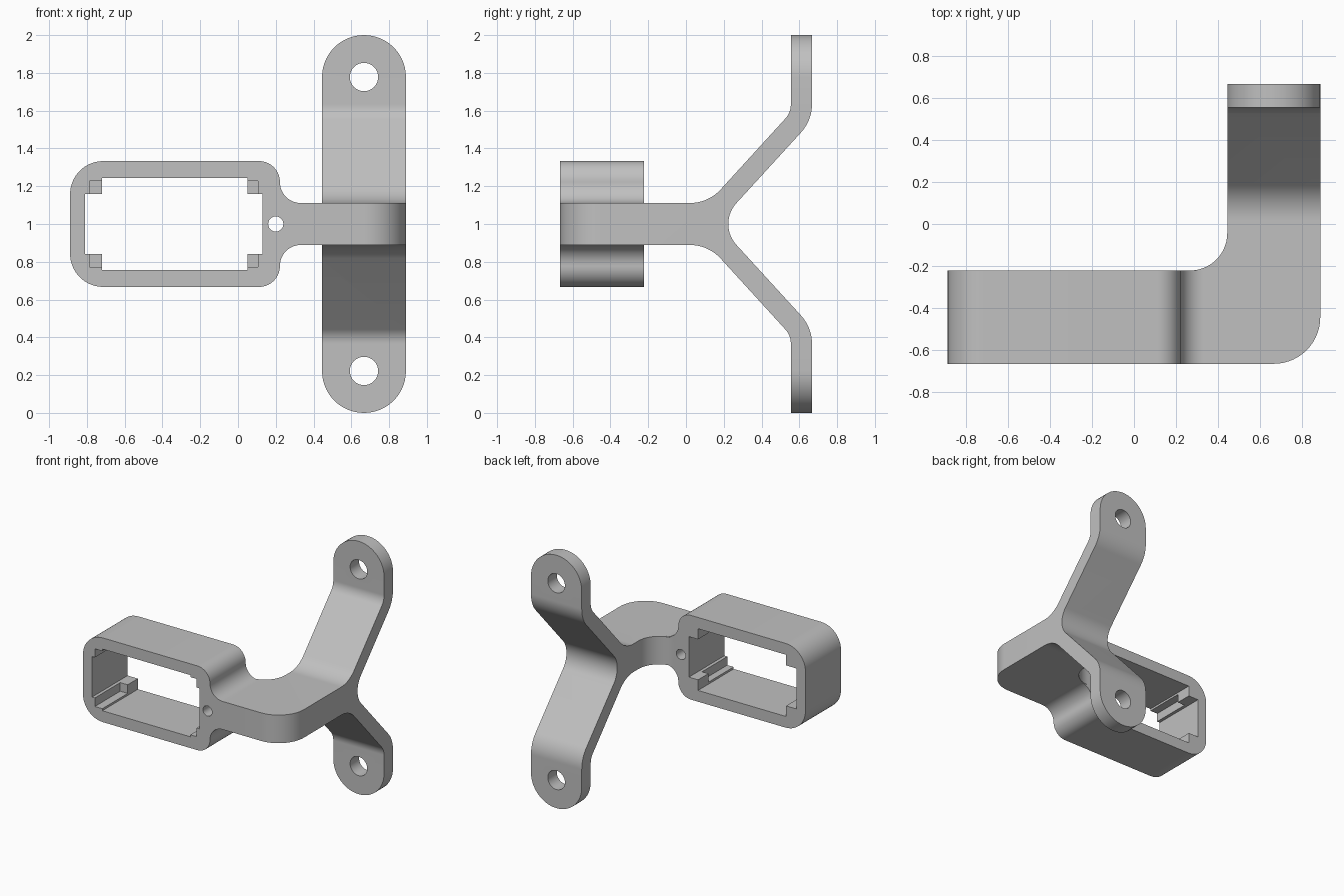
import bpy, bmesh, math
from mathutils import Vector

if "Cube" in bpy.data.objects:
    bpy.data.objects.remove(bpy.data.objects["Cube"], do_unlink=True)

grey = bpy.data.materials.new("plain grey")
grey.use_nodes = True
colour = (0.53, 0.53, 0.53, 1)
grey.diffuse_color = colour
grey.node_tree.nodes["Principled BSDF"].inputs["Base Color"].default_value = colour


def rounded(corners, steps=14):
    """Outline from (u, v, radius) corners, each corner replaced by an arc."""
    out = []
    for i, (u, v, *rad) in enumerate(corners):
        p = Vector((u, v))
        if not rad:
            out.append(p)
            continue
        a = (Vector(corners[i - 1][:2]) - p).normalized()
        b = (Vector(corners[(i + 1) % len(corners)][:2]) - p).normalized()
        half = a.angle(b) / 2
        centre = p + (a + b).normalized() * rad[0] / math.sin(half)
        reach = rad[0] / math.tan(half)
        start, end = p + a * reach - centre, p + b * reach - centre
        sweep = math.pi - 2 * half
        for k in range(steps + 1):
            t = k / steps
            out.append(centre + (start * math.sin((1 - t) * sweep)
                                 + end * math.sin(t * sweep)) / math.sin(sweep))
    return out


def circle(u, v, r, n=40):
    return [Vector((u + r * math.cos(math.tau * k / n),
                    v + r * math.sin(math.tau * k / n))) for k in range(n)]


def rect(u0, u1, v0, v1):
    return [Vector(p) for p in ((u0, v0), (u1, v0), (u1, v1), (u0, v1))]


def prism(name, outline, axis, lo, hi):
    """Extrude a 2D outline along the given axis."""
    place = {"x": lambda p, t: (t, p.x, p.y),
             "y": lambda p, t: (p.x, t, p.y),
             "z": lambda p, t: (p.x, p.y, t)}[axis]
    bm = bmesh.new()
    ends = [[bm.verts.new(place(p, t)) for p in outline] for t in (lo, hi)]
    for ring in ends:
        bm.faces.new(ring)
    for i in range(len(outline)):
        bm.faces.new((ends[0][i - 1], ends[0][i], ends[1][i], ends[1][i - 1]))
    bmesh.ops.recalc_face_normals(bm, faces=bm.faces)
    mesh = bpy.data.meshes.new(name)
    bm.to_mesh(mesh)
    bm.free()
    mesh.materials.append(grey)
    obj = bpy.data.objects.new(name, mesh)
    bpy.context.scene.collection.objects.link(obj)
    return obj


def combine(target, operation, tool):
    """Apply a boolean and discard the tool."""
    mod = target.modifiers.new("combine", "BOOLEAN")
    mod.operation, mod.solver, mod.object = operation, "EXACT", tool
    bpy.context.view_layer.objects.active = target
    bpy.ops.object.modifier_apply(modifier=mod.name)
    bpy.data.objects.remove(tool, do_unlink=True)


# Rectangular holder with a filleted neck on its left side
FRONT, BACK = -0.667, -0.222
holder = prism("bracket", rounded([
    (-0.889, 0.667, 0.175), (0.222, 0.667, 0.1105), (0.222, 0.889, 0.1105), (0.36, 0.889),
    (0.36, 1.111), (0.222, 1.111, 0.1105), (0.222, 1.333, 0.1105), (-0.889, 1.333, 0.175)]),
    "y", FRONT, BACK)

# Forked arm: side profile, trimmed by its plan and its front outline
upper = [(0.118, 1.111, 0.222), (0.555, 1.59, 0.111), (0.555, 2.1),
         (0.667, 2.1), (0.667, 1.548, 0.222)]
lower = [(y, 2 - z, *r) for y, z, *r in reversed(upper)]
fork = prism("forked_arm", rounded(
    [(-0.8, 1.111)] + upper + [(0.166, 1.0, 0.163)] + lower + [(-0.8, 0.889)]), "x", 0, 1)
plan = prism("arm_plan", rounded([
    (0.25, FRONT), (0.889, FRONT, 0.222), (0.889, 0.8), (0.445, 0.8),
    (0.445, BACK, 0.178), (0.25, BACK)]), "z", -0.1, 2.1)
combine(fork, "INTERSECT", plan)
END = 0.2215
outline = prism("arm_outline", rounded([
    (0.1, 0.8), (0.445, 0.8), (0.445, 0, END), (0.889, 0, END),
    (0.889, 2, END), (0.445, 2, END), (0.445, 1.2), (0.1, 1.2)]), "y", -0.9, 0.9)
combine(fork, "INTERSECT", outline)

# Screw holes in the two feet
for z in (0.222, 1.778):
    combine(fork, "DIFFERENCE", prism("screw_hole", circle(0.667, z, 0.075), "y", 0.4, 0.8))

# Opening through the holder, with corner grooves that stop short of the back
combine(holder, "DIFFERENCE", prism("opening_wide", rect(-0.81, 0.13, 0.84, 1.16), "y", -0.8, 0))
combine(holder, "DIFFERENCE", prism("opening_tall", rect(-0.72, 0.05, 0.756, 1.244), "y", -0.8, 0))
combine(holder, "DIFFERENCE", prism("grooves", rect(-0.785, 0.105, 0.772, 1.228), "y", -0.8, -0.35))

# Join the arm to the holder, then drill the small hole in the neck
combine(holder, "UNION", fork)
combine(holder, "DIFFERENCE", prism("pin_hole", circle(0.2, 1.0, 0.04), "y", -0.8, -0.1))

# Smooth shading on the curves only
bpy.ops.object.select_all(action="DESELECT")
holder.select_set(True)
bpy.context.view_layer.objects.active = holder
bpy.ops.object.shade_smooth_by_angle(angle=math.radians(30))
